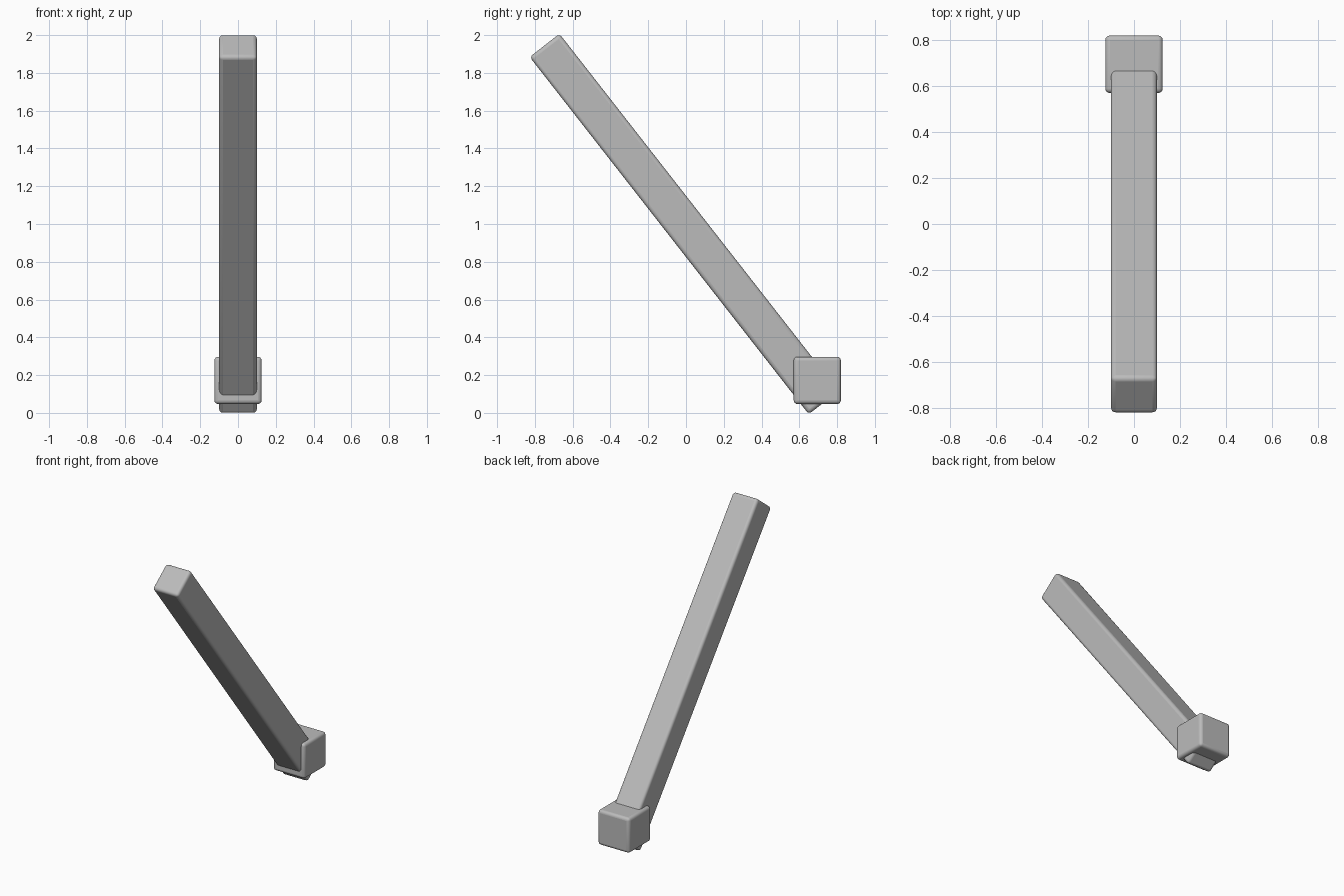
import bpy
import math

if "Cube" in bpy.data.objects:
    bpy.data.objects.remove(bpy.data.objects["Cube"])

grey = bpy.data.materials.new("plain_grey")
grey.diffuse_color = (0.5, 0.5, 0.5, 1)
grey.use_nodes = True
grey.node_tree.nodes["Principled BSDF"].inputs["Base Color"].default_value = grey.diffuse_color


def rounded_box(name, size, location, tilt=0.0, radius=0.02):
    """Box with softly rounded edges, tilted about x."""
    bpy.ops.mesh.primitive_cube_add(size=1, location=location)
    ob = bpy.context.object
    ob.name = name
    ob.scale = size
    bpy.ops.object.transform_apply(location=False, rotation=False, scale=True)
    ob.rotation_euler.x = tilt
    bevel = ob.modifiers.new("rounded_edges", 'BEVEL')
    bevel.width = radius
    bevel.segments = 4
    ob.data.materials.append(grey)
    bpy.ops.object.shade_smooth_by_angle(angle=math.radians(40))
    bpy.ops.object.modifier_apply(modifier="rounded_edges")
    bpy.ops.object.shade_smooth_by_angle(angle=math.radians(40))
    return ob


# Long leaning beam
rounded_box("leaning_beam", (0.2, 0.2, 2.4), (0, -0.01, 1.0), math.radians(38))

# Block around the foot of the beam
rounded_box("foot_block", (0.25, 0.25, 0.25), (0, 0.695, 0.172))
